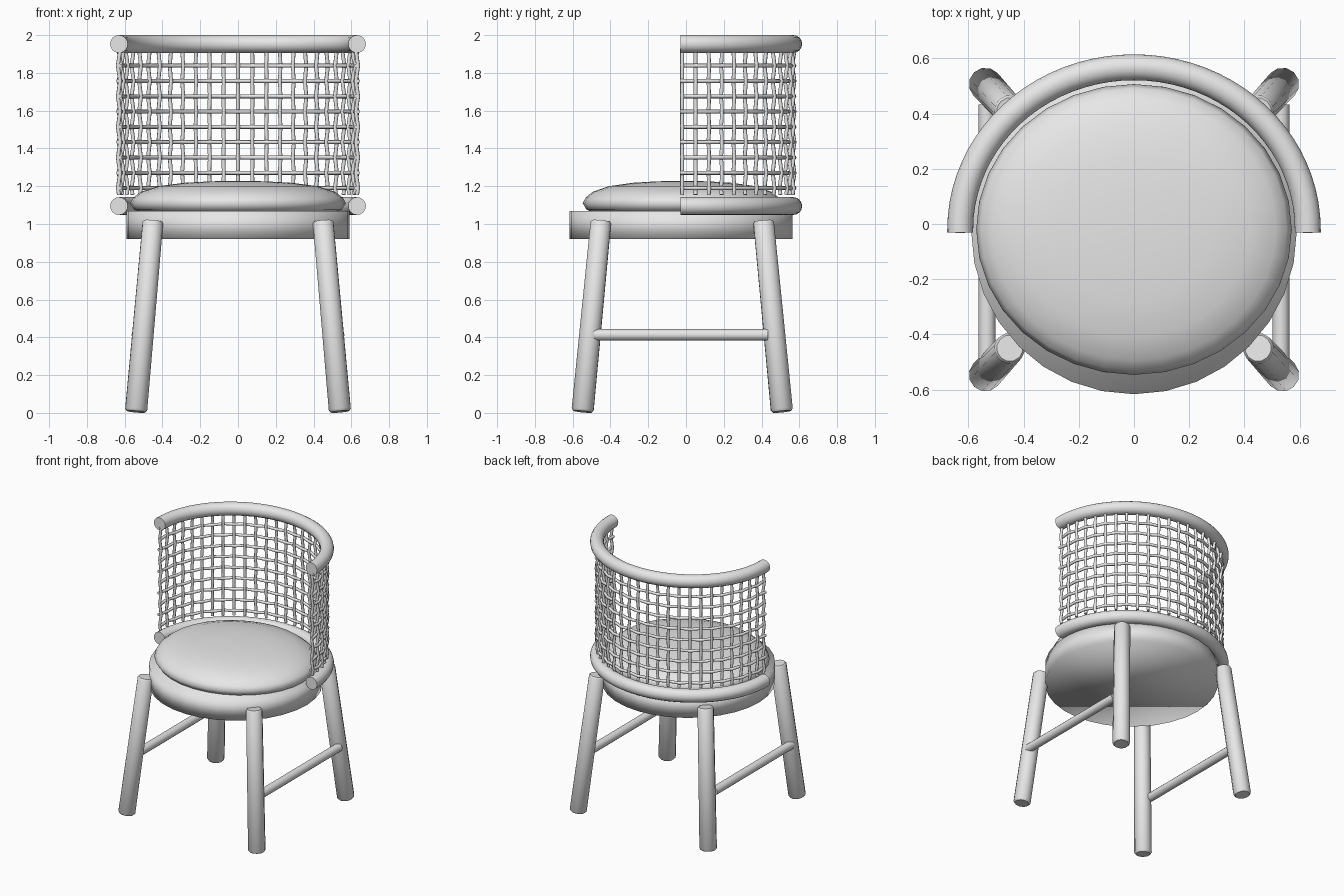
import bpy, bmesh, math
from mathutils import Vector

cube = bpy.data.objects.get("Cube")
if cube:
    bpy.data.objects.remove(cube, do_unlink=True)

grey = bpy.data.materials.new("plain_grey")
grey.use_nodes = True
grey.diffuse_color = (0.8, 0.8, 0.8, 1)
grey.node_tree.nodes["Principled BSDF"].inputs["Base Color"].default_value = (0.8, 0.8, 0.8, 1)

CY = -0.02            # depth of the shared arc centre
RX, RY = 0.63, 0.588  # radii of the back arc


def finish(name, bm, sharp=40):
    bmesh.ops.recalc_face_normals(bm, faces=bm.faces)
    mesh = bpy.data.meshes.new(name)
    bm.to_mesh(mesh)
    bm.free()
    mesh.materials.append(grey)
    obj = bpy.data.objects.new(name, mesh)
    bpy.context.collection.objects.link(obj)
    bpy.ops.object.select_all(action='DESELECT')
    obj.select_set(True)
    bpy.context.view_layer.objects.active = obj
    bpy.ops.object.shade_smooth_by_angle(angle=math.radians(sharp))
    return obj


def skin(bm, rings):
    """Bridge closed vertex rings and cap both ends."""
    rows = [[bm.verts.new(p) for p in ring] for ring in rings]
    n = len(rows[0])
    for a, b in zip(rows, rows[1:]):
        for i in range(n):
            j = (i + 1) % n
            bm.faces.new((a[i], a[j], b[j], b[i]))
    bm.faces.new(rows[0])
    bm.faces.new(rows[-1])


def tube(bm, path, radii, sides, up=Vector((0, 0, 1))):
    """Sweep a circle along a path; radii holds one value per point."""
    rings = []
    for k, p in enumerate(path):
        d = (path[min(k + 1, len(path) - 1)] - path[max(k - 1, 0)]).normalized()
        u = d.cross(up).normalized()
        v = u.cross(d)
        turns = [2 * math.pi * i / sides for i in range(sides)]
        rings.append([p + radii[k] * (u * math.cos(t) + v * math.sin(t)) for t in turns])
    skin(bm, rings)


def lathe(name, profile, sides, sx, sy, cy, sharp):
    """Stack of elliptical rings from (radius, height) pairs."""
    bm = bmesh.new()
    turns = [2 * math.pi * i / sides for i in range(sides)]
    skin(bm, [[Vector((r * sx * math.cos(t), cy + r * sy * math.sin(t), z)) for t in turns]
              for r, z in profile])
    return finish(name, bm, sharp)


def arc(t, z, offset=0):
    return Vector(((RX + offset) * math.cos(t), CY + (RY + offset) * math.sin(t), z))


# Seat base and domed cushion
lathe("seat_base", [(1, 0.92), (1, 1.07)], 32, 0.59, 0.59, -0.027, 180)
lathe("seat_cushion", [(0.88, 1.06), (0.96, 1.075), (1, 1.11), (0.97, 1.14), (0.9, 1.17), (0.74, 1.2),
                       (0.5, 1.218), (0.25, 1.226), (0.02, 1.228)], 32, 0.572, 0.527, CY, 180)

# Curved rails of the back
for name, z in (("top_rail", 1.953), ("lower_rail", 1.095)):
    bm = bmesh.new()
    path = [arc(math.pi * i / 40, z) for i in range(41)]
    path = [path[0] - Vector((0, 0.01, 0))] + path + [path[-1] - Vector((0, 0.01, 0))]
    tube(bm, path, [0.047] * len(path), 16)
    finish(name, bm)

# Woven lattice between the rails
COLS, ROWS, STEP, WEAVE = 26, 10, 0.081, 0.006
LOW = 1.19
bm = bmesh.new()
for c in range(COLS + 1):
    t = math.pi * c / COLS
    path = [arc(t, 1.155)]
    path += [arc(t, LOW + r * STEP, WEAVE * (-1) ** (r + c)) for r in range(ROWS)]
    tube(bm, path, [0.0105] * len(path), 8, Vector((math.cos(t), math.sin(t), 0)))
finish("lattice_uprights", bm, 60)

bm = bmesh.new()
for r in range(ROWS):
    path = [arc(math.pi * c / COLS, LOW + r * STEP, -WEAVE * (-1) ** (r + c)) for c in range(COLS + 1)]
    path = [path[0] - Vector((0, 0.012, 0))] + path + [path[-1] - Vector((0, 0.012, 0))]
    tube(bm, path, [0.0105] * len(path), 8)
finish("lattice_hoops", bm, 60)

# Splayed legs with softened ends, and side stretchers
for side, sx in (("left", 1), ("right", -1)):
    for end, sy in (("front", -1), ("back", 1)):
        foot = Vector((sx * 0.54, CY + sy * 0.528, 0.01))
        head = Vector((sx * 0.45, CY + sy * 0.43, 1.02))
        bm = bmesh.new()
        tube(bm, [foot.lerp(head, f) for f in (0, 0.012, 0.99, 1)], [0.05, 0.06, 0.056, 0.048], 12)
        leg = finish(end + "_" + side + "_leg", bm, 50)
        # Stand the tilted foot on the floor
        lowest = min(v.co.z for v in leg.data.vertices)
        for v in leg.data.vertices:
            v.co.z -= lowest
    bm = bmesh.new()
    tube(bm, [Vector((sx * 0.533, y, 0.413)) for y in (-0.488, 0.433)], [0.031] * 2, 12)
    finish(side + "_stretcher", bm)
